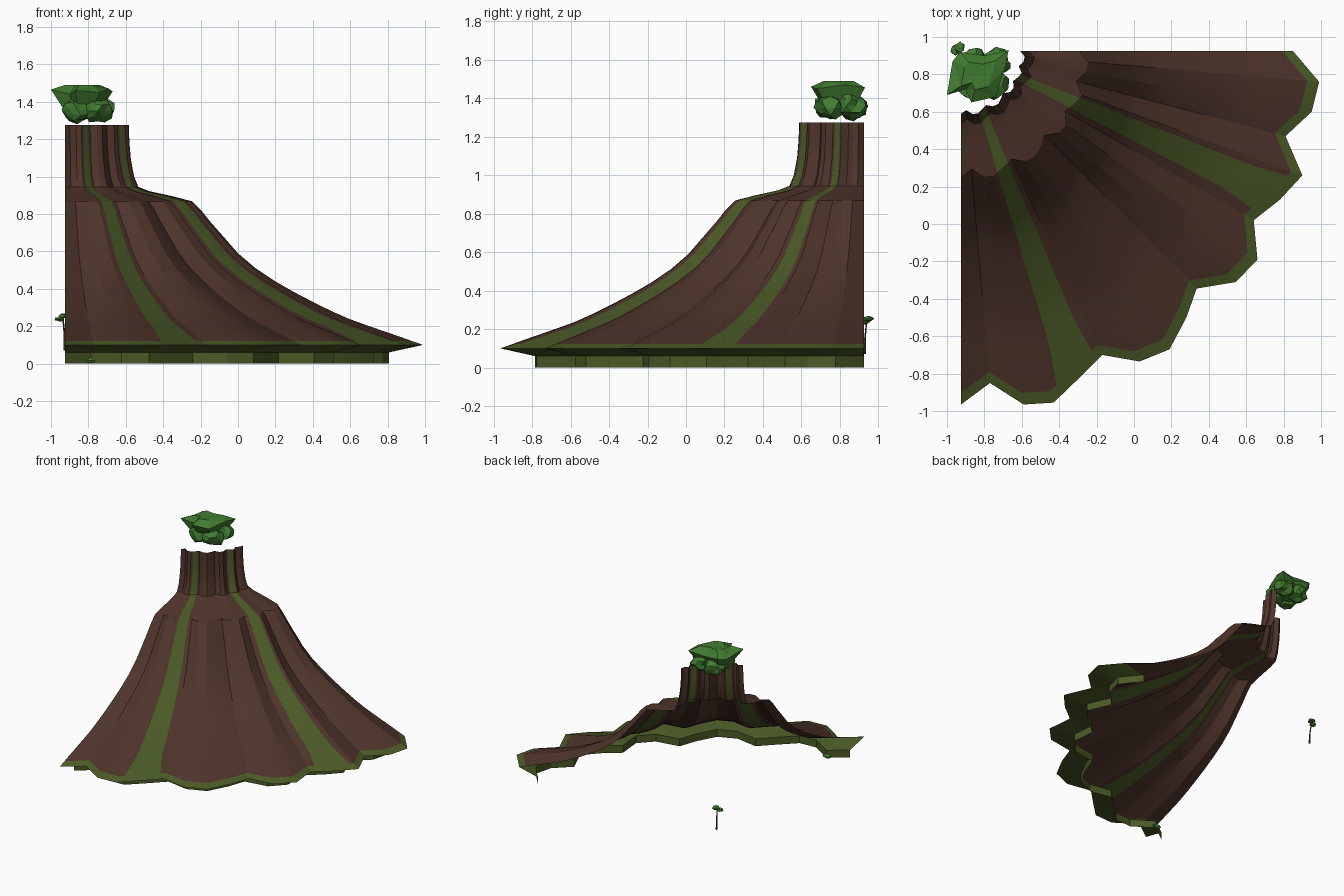
import bpy, bmesh, math, random
from mathutils import Vector

cube = bpy.data.objects.get("Cube")
if cube:
    bpy.data.objects.remove(cube, do_unlink=True)


def material(name, rgb):
    m = bpy.data.materials.new(name)
    m.use_nodes = True
    m.diffuse_color = (*rgb, 1)
    b = m.node_tree.nodes["Principled BSDF"]
    b.inputs["Base Color"].default_value = (*rgb, 1)
    b.inputs["Roughness"].default_value = 1
    return m


BARK = material("bark brown", (0.078, 0.035, 0.024))
MOSS = material("moss green", (0.07, 0.105, 0.02))
LEAF = material("leaf green", (0.052, 0.2, 0.03))


def finish(name, bm, mats, smooth=None, recalc=True):
    if recalc:
        bmesh.ops.recalc_face_normals(bm, faces=bm.faces)
    me = bpy.data.meshes.new(name)
    bm.to_mesh(me)
    bm.free()
    for m in mats:
        me.materials.append(m)
    ob = bpy.data.objects.new(name, me)
    bpy.context.collection.objects.link(ob)
    if smooth:
        bpy.ops.object.select_all(action="DESELECT")
        ob.select_set(True)
        bpy.context.view_layer.objects.active = ob
        bpy.ops.object.shade_smooth_by_angle(angle=math.radians(smooth))
    return ob


# Scalloped outline of the flared foot, measured around the trunk axis
AXIS = Vector((-0.925, 0.925))
OUTLINE = [(0.85, 0.925), (0.99, 0.76), (0.95, 0.6), (0.81, 0.47), (0.9, 0.26),
           (0.78, 0.13), (0.64, 0.02), (0.66, -0.19), (0.545, -0.31),
           (0.335, -0.345), (0.28, -0.5), (0.19, -0.67), (0.03, -0.735),
           (-0.17, -0.7), (-0.3, -0.83), (-0.43, -0.955), (-0.59, -0.965),
           (-0.77, -0.85), (-0.925, -0.965)]
STREAKS = [(21.5, 27.5), (67.2, 73.3)]
EDGES = [a for pair in STREAKS for a in pair]


def angle(p):
    return math.degrees(math.atan2(-p.y, p.x))


# Columns: outline corners plus the streak edges, placed on the outline
corners = [Vector(p) - AXIS for p in OUTLINE]
columns = [(p, None) for p in corners]
for i, a in enumerate(EDGES):
    d = Vector((math.cos(math.radians(a)), -math.sin(math.radians(a))))
    for p, q in zip(corners, corners[1:]):
        if angle(p) < a < angle(q):
            cp, cq = p.cross(d), q.cross(d)
            outer = p if i % 2 == 0 else q
            columns.append((p.lerp(q, cp / (cp - cq)), outer))
columns.sort(key=lambda c: angle(c[0]))

# Profile: share of the outline radius against height, top to foot
PROFILE = [(0.178, 1.275), (0.18, 1.18), (0.184, 1.09), (0.193, 1.0), (0.205, 0.945),
           (0.235, 0.922), (0.3, 0.895), (0.355, 0.868), (0.38, 0.82), (0.405, 0.76),
           (0.435, 0.695), (0.483, 0.59), (0.532, 0.51), (0.587, 0.44), (0.64, 0.382),
           (0.692, 0.33), (0.745, 0.28), (0.796, 0.237), (0.85, 0.2), (0.9, 0.167),
           (0.935, 0.144), (0.967, 0.122), (1.0, 0.1), (0.905, 0.06), (0.905, 0.0)]
RIM = 21

# Trunk shell, open at the back, with mossy streaks and rim
bm = bmesh.new()
rows = []
for k, (f, z) in enumerate(PROFILE):
    flare = 0.5 * max(0, (f - 0.86) / 0.14) if k <= RIM + 1 else 0.5
    row = []
    for p, outer in columns:
        v = p.lerp(outer, flare) if outer else p
        row.append(bm.verts.new((AXIS.x + v.x * f, AXIS.y + v.y * f, z)))
    rows.append(row)
mids = [(angle(a[0]) + angle(b[0])) / 2 for a, b in zip(columns, columns[1:])]
for k in range(len(rows) - 1):
    for j, mid in enumerate(mids):
        face = bm.faces.new((rows[k][j], rows[k][j + 1], rows[k + 1][j + 1], rows[k + 1][j]))
        face.normal_update()
        in_streak = any(lo < mid < hi for lo, hi in STREAKS)
        face.material_index = 1 if k >= RIM or in_streak else 0
if sum(f.normal.z for f in bm.faces if f.calc_center_median().z > 0.12) < 0:
    bmesh.ops.reverse_faces(bm, faces=bm.faces)
finish("trunk_shell", bm, [BARK, MOSS], smooth=20, recalc=False)


# Ragged leaf lumps made from jittered low-poly spheres
def lump(name, centre, size, seed, jitter=0.22):
    rng = random.Random(seed)
    bm = bmesh.new()
    bmesh.ops.create_icosphere(bm, subdivisions=2, radius=1)
    for v in bm.verts:
        v.co *= 1 + rng.uniform(-jitter, jitter)
        v.co = Vector(c + s * x for c, s, x in zip(centre, size, v.co))
    return finish(name, bm, [LEAF])


# Crown: a jagged slab on top of smaller clumps
SLAB = [(-0.97, 0.87, 1.44), (-1.0, 0.69, 1.465), (-0.9, 0.72, 1.44), (-0.87, 0.65, 1.46),
        (-0.74, 0.68, 1.45), (-0.69, 0.83, 1.47), (-0.67, 0.93, 1.455), (-0.8, 0.9, 1.43),
        (-0.93, 0.92, 1.45)]
bm = bmesh.new()
mid = Vector((-0.83, 0.8, 0))
rings = []
for s, z in ((0.6, 1.36), (1.0, None), (0.55, 1.49)):
    ring = []
    for x, y, h in SLAB:
        p = mid.lerp(Vector((x, y, 0)), s)
        ring.append(bm.verts.new((p.x, p.y, z or h)))
    rings.append(ring)
n = len(SLAB)
for low, high in zip(rings, rings[1:]):
    for i in range(n):
        bm.faces.new((low[i], low[(i + 1) % n], high[(i + 1) % n], high[i]))
for ring, z in ((rings[0], 1.35), (rings[2], 1.485)):
    tip = bm.verts.new((mid.x, mid.y, z))
    for i in range(n):
        bm.faces.new((ring[i], ring[(i + 1) % n], tip))
bmesh.ops.triangulate(bm, faces=bm.faces)
finish("crown_top", bm, [LEAF])

CLUMPS = [(-0.86, 0.74, 1.36), (-0.75, 0.75, 1.35), (-0.74, 0.86, 1.36), (-0.86, 0.87, 1.35),
          (-0.8, 0.8, 1.37)]
for i, c in enumerate(CLUMPS):
    lump("crown_clump_%d" % (i + 1), c, (0.075, 0.075, 0.062), i + 3)

# Small tree at the hollow corner
bm = bmesh.new()
SEGMENTS = 6
stem = []
for x, y, z, r in ((-0.925, 0.928, 0.07, 0.008), (-0.927, 0.93, 0.15, 0.005),
                   (-0.935, 0.938, 0.235, 0.004)):
    stem.append([bm.verts.new((x + r * math.cos(math.tau * i / SEGMENTS),
                               y + r * math.sin(math.tau * i / SEGMENTS), z))
                 for i in range(SEGMENTS)])
for low, high in zip(stem, stem[1:]):
    for i in range(SEGMENTS):
        j = (i + 1) % SEGMENTS
        bm.faces.new((low[i], low[j], high[j], high[i]))
bm.faces.new(stem[0])
bm.faces.new(stem[-1])
finish("small_tree_stem", bm, [BARK])
lump("small_tree_leaves_high", (-0.93, 0.945, 0.255), (0.028, 0.028, 0.014), 21)
lump("small_tree_leaves_low", (-0.955, 0.93, 0.238), (0.022, 0.025, 0.012), 22)

# Bush against the foot
lump("foot_bush", (-0.79, -0.68, 0.016), (0.035, 0.02, 0.016), 30, 0.08)
